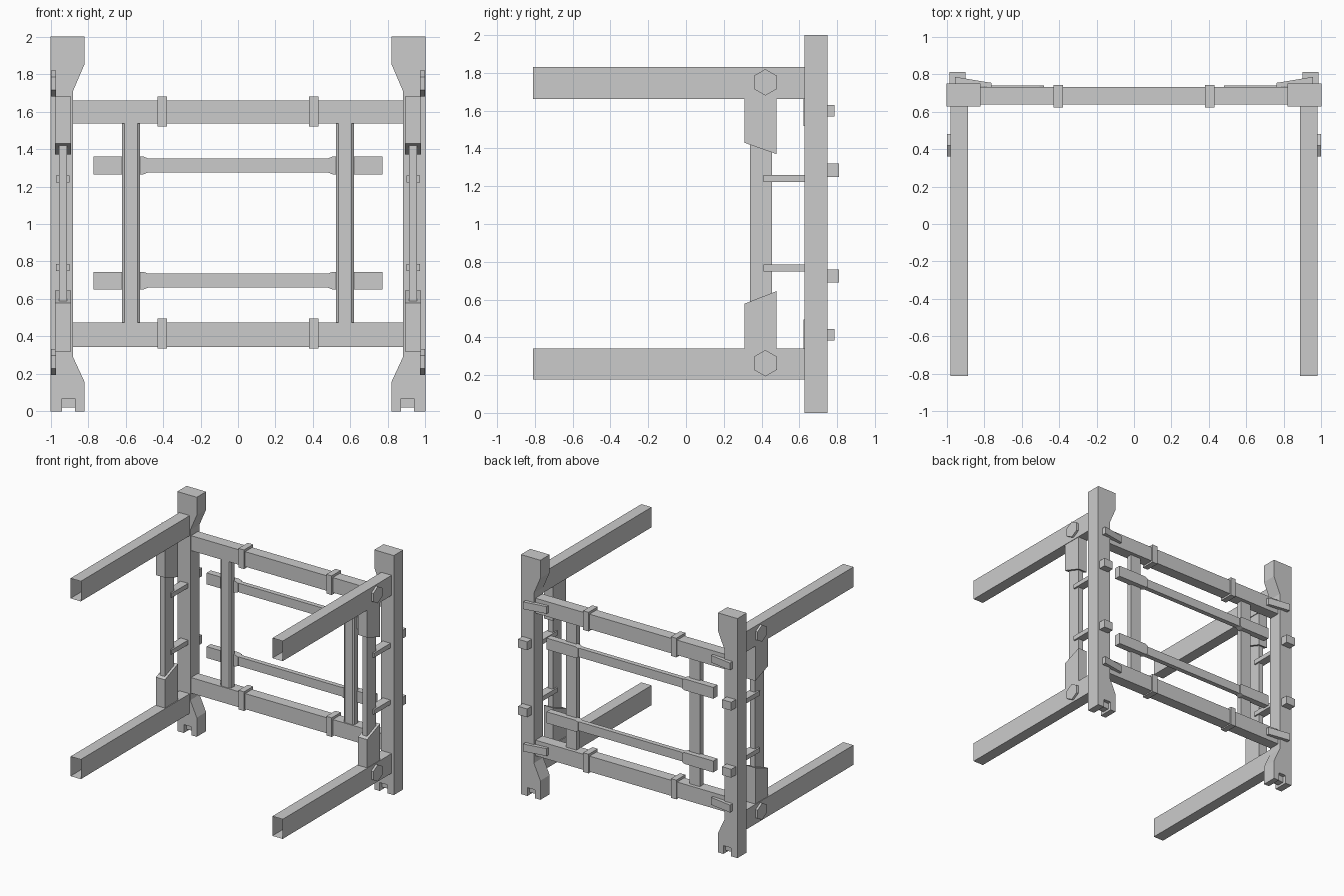
import bpy, bmesh, math
from mathutils import Vector

if "Cube" in bpy.data.objects:
    bpy.data.objects.remove(bpy.data.objects["Cube"])


def finish(name, bm):
    me = bpy.data.meshes.new(name)
    bm.to_mesh(me)
    bm.free()
    ob = bpy.data.objects.new(name, me)
    bpy.context.collection.objects.link(ob)
    return ob


def mirror(ob):
    m = ob.modifiers.new("mirror_x", 'MIRROR')
    m.use_axis = (True, False, False)
    return ob


def prism(name, pts, axis, lo, hi):
    """Extrude a 2D outline along an axis; pts give the other two axes in order."""
    bm = bmesh.new()

    def place(p, d):
        c = list(p)
        c.insert(axis, d)
        return bm.verts.new(c)
    a = [place(p, lo) for p in pts]
    b = [place(p, hi) for p in pts]
    n = len(pts)
    bm.faces.new(a)
    bm.faces.new(b[::-1])
    for i in range(n):
        j = (i + 1) % n
        bm.faces.new((a[i], b[i], b[j], a[j]))
    bmesh.ops.recalc_face_normals(bm, faces=bm.faces)
    return finish(name, bm)


def box(name, x, y, z, open_ends=False):
    ob = prism(name, [(x[0], z[0]), (x[1], z[0]), (x[1], z[1]), (x[0], z[1])], 1, *y)
    if open_ends:
        bm = bmesh.new()
        bm.from_mesh(ob.data)
        ends = [f for f in bm.faces if abs(f.normal.y) > 0.9]
        bmesh.ops.delete(bm, geom=ends, context='FACES')
        bm.to_mesh(ob.data)
        bm.free()
    return ob


# Uprights with flared ends and a slotted foot
mirror(prism("upright_post", [
    (1, 0), (1, 2), (0.82, 2), (0.82, 1.85), (0.88, 1.71), (0.88, 0.29),
    (0.82, 0.16), (0.82, 0), (0.87, 0), (0.87, 0.07), (0.94, 0.07), (0.94, 0)],
    1, 0.627, 0.75))
mirror(box("foot_slot_plug", (0.87, 0.94), (0.66, 0.72), (0.02, 0.07)))

# Upper and lower levels: arms, brackets, bolts, cross rails
levels = {
    "upper": dict(arm=(1.662, 1.83), bolt=1.75, rail=(1.535, 1.66), collar=(1.52, 1.68),
                  bracket=[(0.31, 1.68), (0.48, 1.68), (0.48, 1.37), (0.31, 1.43)],
                  clip=(1.57, 1.63), block=(1.25, 1.32), peg=(1.222, 1.26),
                  slat=(1.275, 1.35)),
    "lower": dict(arm=(0.178, 0.342), bolt=0.263, rail=(0.345, 0.475), collar=(0.335, 0.495),
                  bracket=[(0.31, 0.32), (0.48, 0.32), (0.48, 0.645), (0.31, 0.578)],
                  clip=(0.382, 0.444), block=(0.69, 0.76), peg=(0.748, 0.786),
                  slat=(0.66, 0.735)),
}
for level, d in levels.items():
    # Hollow arm, open at the front
    mirror(box(level + "_arm", (0.885, 0.98), (-0.81, 0.627), d["arm"], True))
    mirror(prism(level + "_arm_bracket", d["bracket"], 0, 0.892, 0.976))
    hexagon = [(0.42 + 0.07 * math.sin(i * math.pi / 3),
                d["bolt"] + 0.07 * math.cos(i * math.pi / 3)) for i in range(6)]
    mirror(prism(level + "_hex_bolt", hexagon, 0, 0.97, 0.998))

    # Cross rail with collars and rear clips
    box(level + "_cross_rail", (-0.89, 0.89), (0.637, 0.73), d["rail"])
    mirror(box(level + "_rail_collar", (0.38, 0.43), (0.622, 0.742), d["collar"]))
    mirror(prism(level + "_rear_clip",
                 [(0.76, 0.73), (0.955, 0.745), (0.955, 0.785), (0.76, 0.753)],
                 2, *d["clip"]))

    # Rear stub blocks and pegs tying the side struts to the posts
    mirror(box(level + "_rear_block", (0.90, 0.985), (0.745, 0.81), d["block"]))
    mirror(box(level + "_strut_peg", (0.90, 0.97), (0.41, 0.635), d["peg"]))

    # Rear slat with thicker ends
    z0, z1 = d["slat"]
    box(level + "_rear_slat", (-0.5, 0.5), (0.69, 0.73), d["slat"])
    mirror(prism(level + "_slat_end", [
        (0.48, z0), (0.505, z0 - 0.01), (0.77, z0 - 0.01),
        (0.77, z1 + 0.01), (0.505, z1 + 0.01), (0.48, z1)], 1, 0.685, 0.74))

# Side struts between the arm brackets
mirror(box("side_strut", (0.912, 0.956), (0.338, 0.455), (0.5, 1.5)))

# Vertical bars between the cross rails, chamfered
mirror(prism("vertical_bar", [
    (0.535, 0.645), (0.605, 0.645), (0.618, 0.655), (0.618, 0.70),
    (0.522, 0.70), (0.522, 0.655)], 2, 0.47, 1.54))
